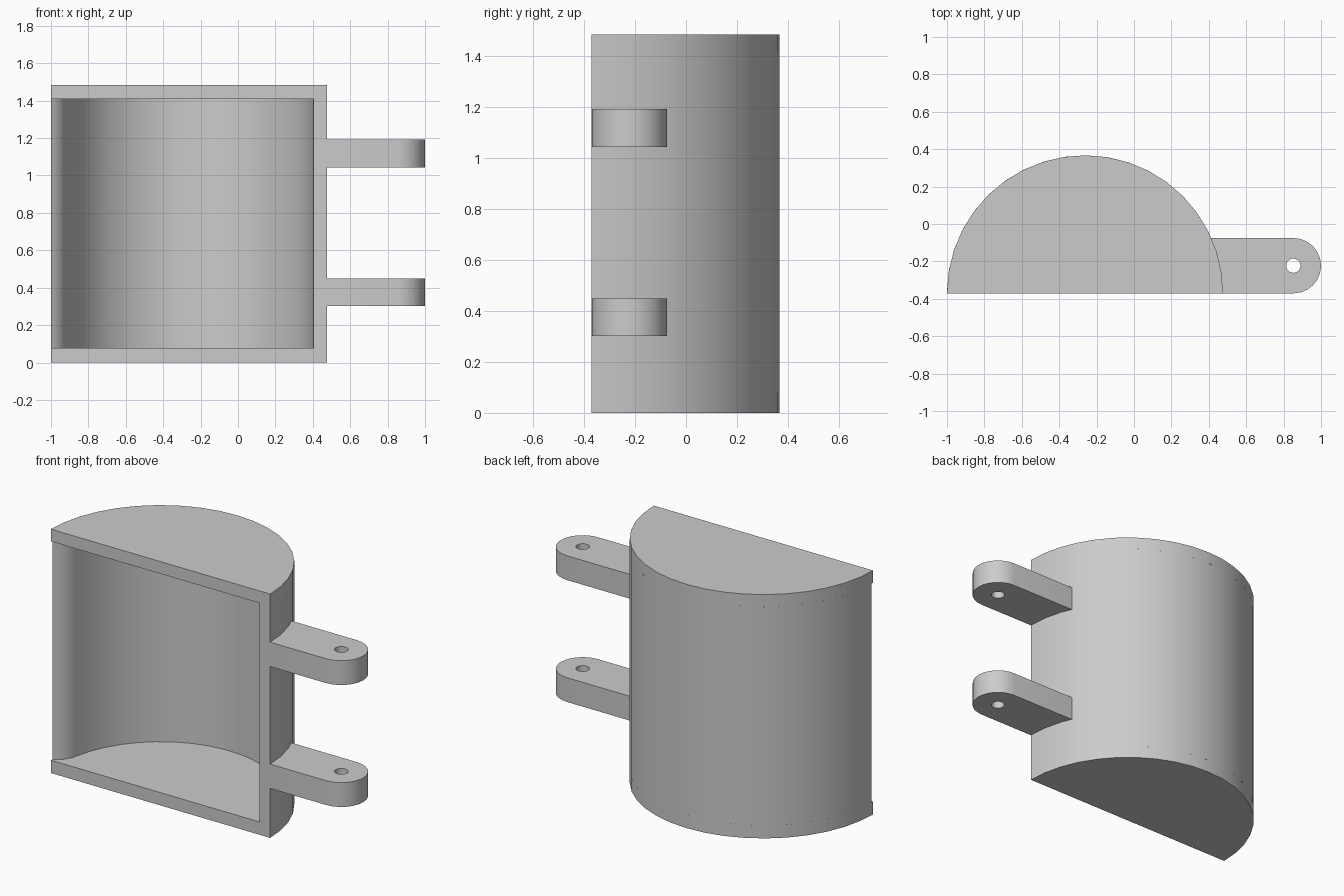
import bpy
import bmesh
from math import sin, cos, asin, acos, pi, sqrt

cube = bpy.data.objects.get("Cube")
if cube:
    bpy.data.objects.remove(cube, do_unlink=True)

CX, FRONT = -0.262, -0.371      # axis of the half cylinder
R, WALL = 0.738, 0.073
HEIGHT, FLOOR, CEILING = 1.484, 0.078, 1.41

grey = bpy.data.materials.new("plain grey")
grey.use_nodes = True
colour = (0.6, 0.6, 0.6, 1)
grey.diffuse_color = colour
grey.node_tree.nodes["Principled BSDF"].inputs["Base Color"].default_value = colour


def arc(cx, cy, r, a0, a1, n):
    """Points along an arc, both ends included."""
    steps = [a0 + (a1 - a0) * i / n for i in range(n + 1)]
    return [(cx + r * cos(a), cy + r * sin(a)) for a in steps]


def extrude(name, loops, z0, z1):
    """Solid from an outline and optional hole loops."""
    bm = bmesh.new()
    edges = []
    for loop in loops:
        verts = [bm.verts.new((x, y, z0)) for x, y in loop]
        edges += [bm.edges.new((v, verts[i - 1])) for i, v in enumerate(verts)]
    bmesh.ops.triangle_fill(bm, edges=edges, use_beauty=True, normal=(0, 0, 1))
    new = bmesh.ops.extrude_face_region(bm, geom=bm.faces[:])["geom"]
    top = [g for g in new if isinstance(g, bmesh.types.BMVert)]
    bmesh.ops.translate(bm, verts=top, vec=(0, 0, z1 - z0))
    bmesh.ops.recalc_face_normals(bm, faces=bm.faces[:])
    mesh = bpy.data.meshes.new(name)
    bm.to_mesh(mesh)
    bm.free()
    mesh.materials.append(grey)
    obj = bpy.data.objects.new(name, mesh)
    bpy.context.collection.objects.link(obj)
    bpy.ops.object.select_all(action='DESELECT')
    obj.select_set(True)
    bpy.context.view_layer.objects.active = obj
    bpy.ops.object.shade_smooth_by_angle(angle=pi / 6)
    return obj


# End plates
half_disc = arc(CX, FRONT, R, 0, pi, 20)
extrude("bottom_plate", [half_disc], 0, FLOOR)
extrude("top_plate", [half_disc], CEILING, HEIGHT)

# Curved wall, its right end rounded off on the inside
inner = R - WALL
fillet = 2 * WALL
tilt = asin(fillet / (inner + fillet))
fx = -(inner + fillet) * cos(tilt)
start = -acos((-R - fx) / fillet)
tip = fillet + fillet * sin(start)
profile = arc(CX, FRONT, R, 0, pi - asin(tip / R), 20)
profile += arc(CX + fx, FRONT + fillet, fillet, start, -tilt, 6)[1:]
profile += arc(CX, FRONT, inner, pi - tilt, 0, 20)[1:]
extrude("curved_wall", [profile], FLOOR, CEILING)

# Hinge tabs with pin holes
TAB = 0.148
tx, ty = 1 - TAB, FRONT + TAB
root_front = CX + R - 0.015
root_back = CX + sqrt(R ** 2 - (2 * TAB) ** 2) - 0.03
outline = [(root_back, FRONT + 2 * TAB), (root_front, FRONT)]
outline += arc(tx, ty, TAB, -pi / 2, pi / 2, 12)
hole = arc(tx, ty, 0.038, 0, 2 * pi, 24)[:-1]
for name, z in (("lower_hinge_tab", 0.301), ("upper_hinge_tab", 1.043)):
    extrude(name, [outline, hole], z, z + TAB)
